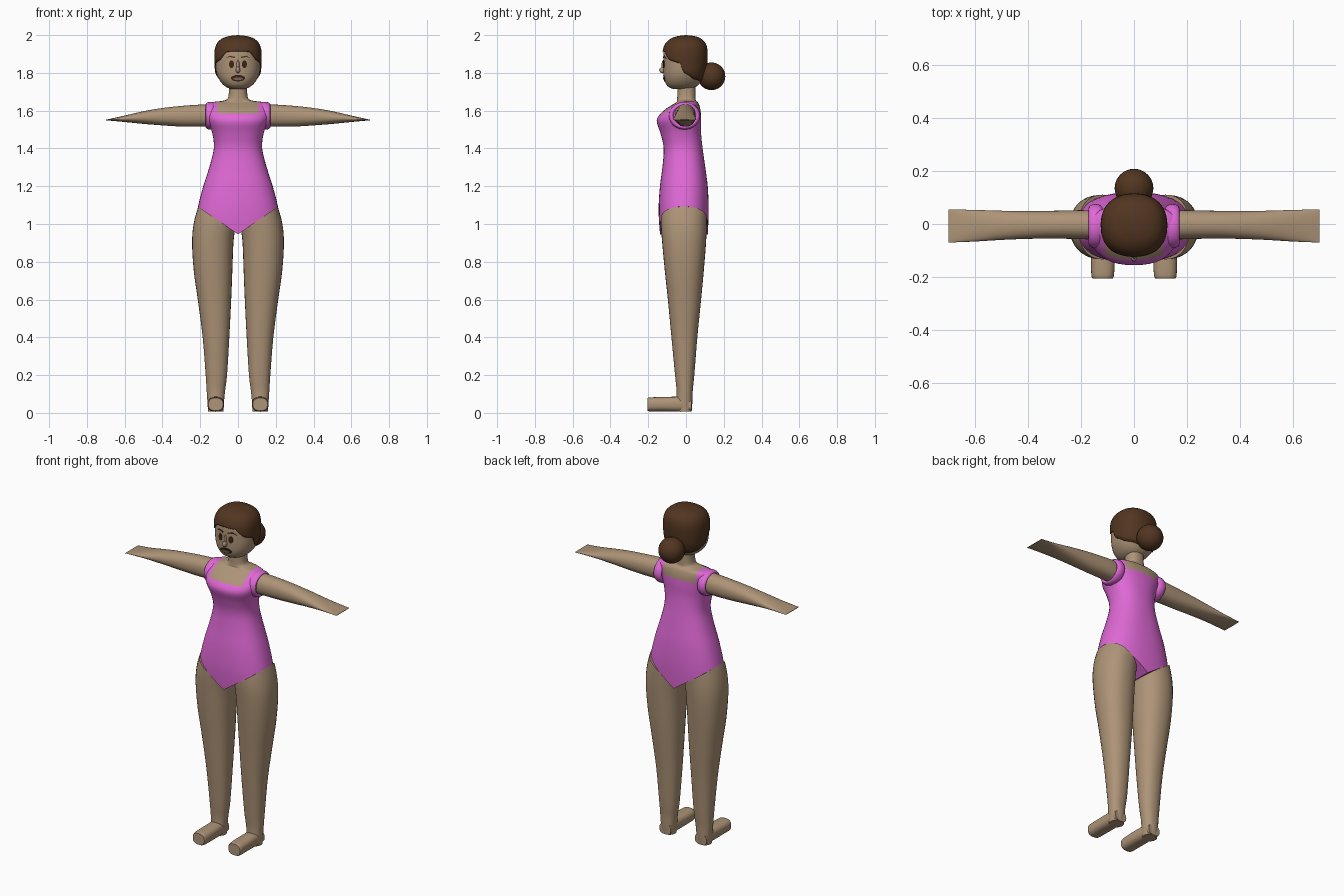
import bpy, bmesh, math
from mathutils import Vector

if "Cube" in bpy.data.objects:
    bpy.data.objects.remove(bpy.data.objects["Cube"])


def material(name, rgb):
    m = bpy.data.materials.new(name)
    m.diffuse_color = (*rgb, 1)
    m.use_nodes = True
    m.node_tree.nodes["Principled BSDF"].inputs["Base Color"].default_value = m.diffuse_color
    return m


SKIN = material("skin", (0.42, 0.295, 0.185))
PINK = material("swimsuit_pink", (0.74, 0.14, 0.67))
BROWN = material("hair_brown", (0.085, 0.036, 0.015))
DARK = material("eye_dark_brown", (0.045, 0.018, 0.010))
LIP = material("lip_tan", (0.26, 0.15, 0.09))


def finish(bm, name, mats, angle=40):
    bmesh.ops.recalc_face_normals(bm, faces=bm.faces)
    me = bpy.data.meshes.new(name)
    bm.to_mesh(me)
    bm.free()
    for m in mats:
        me.materials.append(m)
    ob = bpy.data.objects.new(name, me)
    bpy.context.collection.objects.link(ob)
    bpy.ops.object.select_all(action='DESELECT')
    ob.select_set(True)
    bpy.context.view_layer.objects.active = ob
    bpy.ops.object.shade_smooth_by_angle(angle=math.radians(angle))
    return ob


def smooth_rows(rows, steps=4):
    """Catmull-Rom interpolation between section rows."""
    out = []
    for i in range(len(rows) - 1):
        p0, p1, p2 = rows[max(i - 1, 0)], rows[i], rows[i + 1]
        p3 = rows[min(i + 2, len(rows) - 1)]
        for k in range(steps):
            t = k / steps
            out.append([0.5 * (2 * b + (c - a) * t + (2 * a - 5 * b + 4 * c - d) * t * t
                               + (3 * b - a - 3 * c + d) * t ** 3)
                        for a, b, c, d in zip(p0, p1, p2, p3)])
    out.append(list(rows[-1]))
    return out


def oval(u0, u1, v0, v1, a, e):
    c, s = math.cos(a), math.sin(a)
    u = math.copysign(abs(c) ** (2 / e), c)
    v = math.copysign(abs(s) ** (2 / e), s)
    return (u0 + u1) / 2 + u * (u1 - u0) / 2, (v0 + v1) / 2 + v * (v1 - v0) / 2


def loft(rows, axis='z', side=1, n=32, e=2.2, steps=4):
    """Skin over oval sections: each row is position, u0, u1, v0, v1."""
    bm = bmesh.new()
    rings = []
    for s, u0, u1, v0, v1 in smooth_rows(rows, steps):
        ring = []
        for k in range(n):
            u, v = oval(u0, u1, v0, v1, 2 * math.pi * k / n, e)
            p = {'z': (u, v, s), 'x': (s, u, v), 'y': (u, s, v)}[axis]
            ring.append(bm.verts.new((p[0] * side, p[1], p[2])))
        rings.append(ring)
    for a, b in zip(rings, rings[1:]):
        for k in range(n):
            bm.faces.new((a[k], a[(k + 1) % n], b[(k + 1) % n], b[k]))
    bm.faces.new(rings[0])
    bm.faces.new(rings[-1])
    return bm


def cut(bm, co, no, clear=True, faces=None):
    faces = list(bm.faces) if faces is None else faces
    geom = faces + list({x for f in faces for x in f.edges}) + list({x for f in faces for x in f.verts})
    r = bmesh.ops.bisect_plane(bm, geom=geom, plane_co=co, plane_no=no, clear_outer=clear)
    if clear:
        edges = [g for g in r['geom_cut'] if isinstance(g, bmesh.types.BMEdge)]
        bmesh.ops.holes_fill(bm, edges=edges, sides=0)


HEM, SLOPE, NECKLINE, STRAP = (0, 0, 0.945), 0.7, 1.585, 0.108

# Torso with neck: swimsuit below the neckline and on the straps
torso = [(0.92, .225, -.135, .115), (1.0, .224, -.142, .118), (1.09, .212, -.145, .12),
         (1.2, .184, -.138, .115), (1.3, .152, -.125, .102), (1.4, .128, -.118, .088),
         (1.48, .136, -.135, .08), (1.55, .16, -.155, .08), (1.6, .17, -.118, .077),
         (1.63, .165, -.075, .07), (1.645, .135, -.05, .062), (1.655, .068, -.048, .052),
         (1.68, .05, -.046, .05), (1.75, .048, -.046, .05)]
bm = loft([(z, -w, w, a, b) for z, w, a, b in torso], n=40, e=2.35)
for s in (1, -1):
    cut(bm, HEM, (SLOPE * s, 0, -1))
cut(bm, (0, 0, NECKLINE), (0, 0, 1), False)
for s in (1, -1):
    upper = [f for f in bm.faces if f.calc_center_median().z > NECKLINE]
    cut(bm, (STRAP * s, 0, 0), (1, 0, 0), False, upper)
for f in bm.faces:
    c = f.calc_center_median()
    f.material_index = int(not (c.z > NECKLINE and abs(c.x) < STRAP))
finish(bm, "torso", [SKIN, PINK])

leg = [(0.008, .078, .158, -.045, .03), (0.06, .074, .162, -.05, .034), (0.12, .068, .166, -.05, .036),
       (0.2, .058, .171, -.058, .044), (0.4, .046, .187, -.077, .06), (0.6, .036, .213, -.096, .08),
       (0.75, .030, .234, -.112, .094), (0.9, .024, .243, -.126, .106), (1.0, .012, .235, -.133, .11),
       (1.09, .0, .211, -.132, .11), (1.14, .0, .19, -.125, .105)]
foot = [(.03, .08, .156, .008, .07), (-.03, .076, .16, .006, .085), (-.12, .073, .162, .008, .084),
        (-.19, .075, .161, .008, .082), (-.205, .080, .156, .012, .078)]
arm = [(.12, -.06, .05, 1.515, 1.635), (.2, -.057, .052, 1.515, 1.632), (.3, -.055, .05, 1.516, 1.625),
       (.4, -.056, .049, 1.522, 1.614), (.5, -.06, .05, 1.53, 1.597), (.6, -.066, .053, 1.54, 1.574),
       (.7, -.07, .055, 1.549, 1.552)]
for s, label in ((1, "left"), (-1, "right")):
    bm = loft(leg, side=s)
    cut(bm, HEM, (-SLOPE * s, 0, 1))
    finish(bm, label + "_leg", [SKIN])
    finish(loft(foot, 'y', s, e=2.6), label + "_foot", [SKIN])
    finish(loft(arm, 'x', s), label + "_arm", [SKIN])
    # Rolled edge of the swimsuit around the arm
    bpy.ops.mesh.primitive_torus_add(major_segments=40, minor_segments=12, major_radius=.064,
                                     minor_radius=.013, location=(s * .145, -.008, 1.573),
                                     rotation=(0, math.pi / 2, 0))
    ring = bpy.context.object
    ring.name = label + "_armhole_trim"
    ring.scale = (0.95, 1.08, 2.0)
    ring.data.materials.append(PINK)
    bpy.ops.object.shade_smooth()

# Head: sections are height, half width, front, back
head = [(1.715, .04, -.07, .03), (1.73, .07, -.098, .058), (1.76, .097, -.114, .085),
        (1.8, .114, -.119, .1), (1.86, .119, -.12, .108), (1.92, .118, -.117, .108),
        (1.96, .103, -.1, .096), (1.985, .073, -.068, .068), (1.996, .035, -.033, .035)]
E = 2.25
finish(loft([(z, -w, w, a, b) for z, w, a, b in head[:-1]], n=40, e=E), "head", [SKIN])
dense = smooth_rows(head, 8)


def section(z):
    for a, b in zip(dense, dense[1:]):
        if z <= b[0]:
            t = max(0, (z - a[0]) / (b[0] - a[0]))
            return [p + (q - p) * t for p, q in zip(a, b)][1:]
    return dense[-1][1:]


# Hair cap with a hairline that drops behind the temples
LINE = [(0, 1.915), (28, 1.912), (48, 1.87), (80, 1.85), (90, 1.80), (115, 1.768), (180, 1.745)]


def hairline(deg):
    for (a, za), (b, zb) in zip(LINE, LINE[1:]):
        if deg <= b:
            return za + (zb - za) * (deg - a) / (b - a)
    return LINE[-1][1]


bm = bmesh.new()
N, ROWS = 72, 16
grid = []
for k in range(N):
    a = 2 * math.pi * k / N
    deg = abs((math.degrees(a) + 90 + 180) % 360 - 180)
    low, col = hairline(deg), []
    for j in range(ROWS + 1):
        z = low + (1.996 - low) * math.sin(math.pi / 2 * j / ROWS)
        w, y0, y1 = section(z)
        x, y = oval(-w - .006, w + .006, y0 - .006, y1 + .006, a, E)
        col.append(bm.verts.new((x, y, z)))
    grid.append(col)
top = bm.verts.new((0, 0, 2.0))
for k in range(N):
    a, b = grid[k], grid[(k + 1) % N]
    for j in range(ROWS):
        bm.faces.new((a[j], b[j], b[j + 1], a[j + 1]))
    bm.faces.new((a[ROWS], b[ROWS], top))
hair = finish(bm, "hair", [BROWN])
mod = hair.modifiers.new("thickness", 'SOLIDIFY')
mod.thickness, mod.offset = 0.009, -1


def ball(name, loc, scale, mat):
    bpy.ops.mesh.primitive_uv_sphere_add(segments=32, ring_count=20, radius=1, location=loc)
    ob = bpy.context.object
    ob.name, ob.scale = name, scale
    ob.data.materials.append(mat)
    bpy.ops.object.shade_smooth()


ball("hair_bun", (0, .135, 1.782), (.073, .073, .073), BROWN)
ball("nose", (0, -.122, 1.815), (.012, .02, .017), SKIN)
ball("nose_bridge", (0, -.119, 1.838), (.008, .011, .03), SKIN)


def plate(name, outline, mat, lift=.003):
    """Thin plate following the face, from an x, z outline."""
    bm = bmesh.new()
    rows = []
    for off in (lift, lift - .008):
        ring = []
        for x, z in outline:
            w, y0, y1 = section(z)
            y = (y0 + y1) / 2 - (y1 - y0) / 2 * (1 - abs(x / w) ** E) ** (1 / E)
            ring.append(bm.verts.new((x, y - off, z)))
        bm.faces.new(ring)
        rows.append(ring)
    n = len(outline)
    for k in range(n):
        bm.faces.new((rows[0][k], rows[0][(k + 1) % n], rows[1][(k + 1) % n], rows[1][k]))
    finish(bm, name, [mat])


def ellipse(cx, cz, rx, rz, n=20):
    return [(cx + rx * math.cos(2 * math.pi * k / n), cz + rz * math.sin(2 * math.pi * k / n)) for k in range(n)]


# Face details
for s, label in ((1, "left"), (-1, "right")):
    plate(label + "_eye", ellipse(s * .034, 1.846, .013, .021), DARK)
    plate(label + "_eyebrow", [(s * x, z) for x, z in
                               ((.016, 1.878), (.045, 1.885), (.068, 1.877), (.045, 1.891), (.016, 1.886))], BROWN)
plate("mouth", ellipse(0, 1.772, .038, .017), DARK)
plate("lips", ellipse(0, 1.769, .026, .007), LIP, .005)
